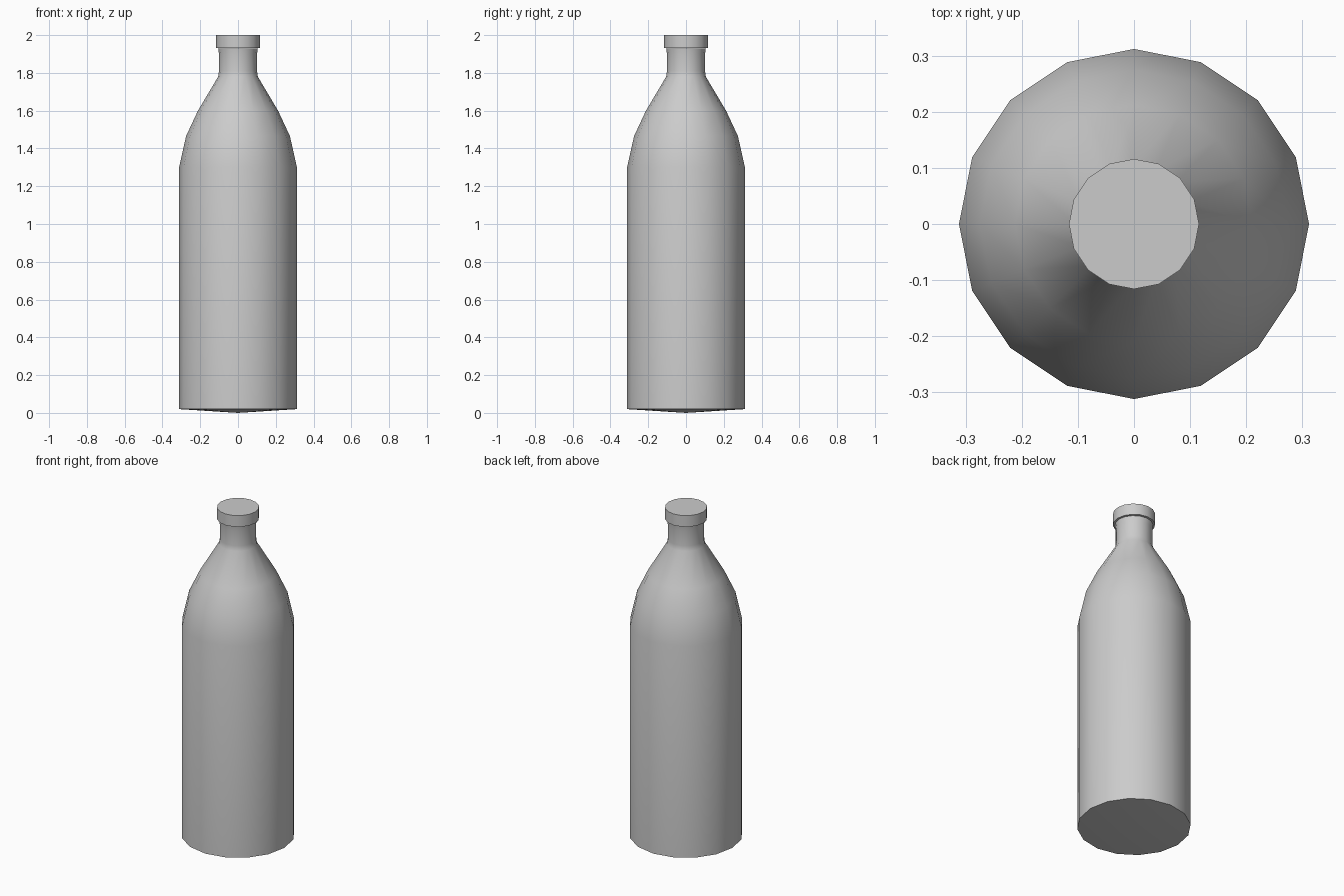
import bpy, bmesh, math

if "Cube" in bpy.data.objects:
    bpy.data.objects.remove(bpy.data.objects["Cube"])

SIDES = 16


def lathe(name, profile):
    """Spin a (radius, z) profile around z; zero radius makes a pole."""
    bm = bmesh.new()
    rings = []
    for r, z in profile:
        if r == 0:
            rings.append([bm.verts.new((0, 0, z))] * SIDES)
        else:
            rings.append([bm.verts.new((r * math.cos(math.tau * i / SIDES),
                                        r * math.sin(math.tau * i / SIDES), z))
                          for i in range(SIDES)])
    for low, high in zip(rings, rings[1:]):
        for i in range(SIDES):
            j = (i + 1) % SIDES
            corners = dict.fromkeys((low[i], low[j], high[j], high[i]))
            bm.faces.new(list(corners))
    bmesh.ops.recalc_face_normals(bm, faces=bm.faces)
    mesh = bpy.data.meshes.new(name)
    bm.to_mesh(mesh)
    bm.free()
    obj = bpy.data.objects.new(name, mesh)
    bpy.context.collection.objects.link(obj)
    bpy.ops.object.select_all(action='DESELECT')
    obj.select_set(True)
    bpy.context.view_layer.objects.active = obj
    bpy.ops.object.shade_smooth_by_angle(angle=math.radians(30))
    return obj


# Bottle: slightly domed base, straight wall, curved shoulder, narrow neck
lathe("bottle_body", [(0, 0), (0.312, 0.02), (0.312, 1.30), (0.275, 1.465),
                      (0.212, 1.60), (0.105, 1.78), (0.101, 1.81),
                      (0.101, 1.90), (0.105, 1.93), (0, 1.93)])

# Cap: short flat disc resting on the neck
lathe("cap", [(0, 1.932), (0.116, 1.932), (0.116, 2.0), (0, 2.0)])
